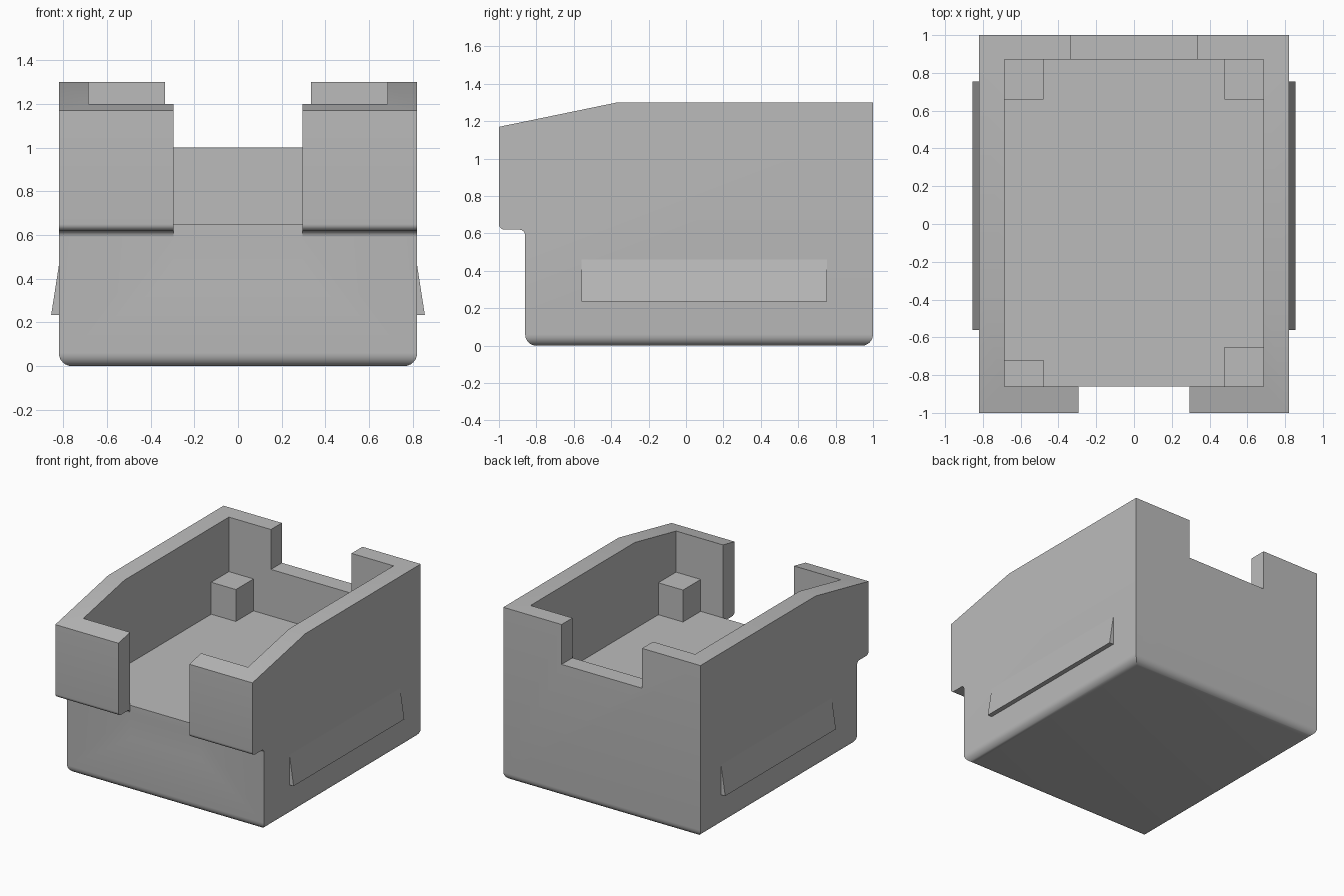
import bpy, bmesh, math
from mathutils import Vector

cube = bpy.data.objects.get("Cube")
if cube:
    bpy.data.objects.remove(cube, do_unlink=True)

grey = bpy.data.materials.new("plain grey")
grey.use_nodes = True
grey.diffuse_color = (0.5, 0.5, 0.5, 1)
grey.node_tree.nodes["Principled BSDF"].inputs["Base Color"].default_value = (0.5, 0.5, 0.5, 1)


def finish(name, bm):
    bmesh.ops.recalc_face_normals(bm, faces=bm.faces)
    mesh = bpy.data.meshes.new(name)
    bm.to_mesh(mesh)
    bm.free()
    mesh.materials.append(grey)
    obj = bpy.data.objects.new(name, mesh)
    bpy.context.collection.objects.link(obj)
    return obj


def prism(points, start, direction):
    """Extrude a closed outline along a direction."""
    bm = bmesh.new()
    face = bm.faces.new([bm.verts.new(Vector(p) + Vector(start)) for p in points])
    moved = bmesh.ops.extrude_face_region(bm, geom=[face])["geom"]
    verts = [v for v in moved if isinstance(v, bmesh.types.BMVert)]
    bmesh.ops.translate(bm, verts=verts, vec=direction)
    return bm


def box(name, x0, x1, y0, y1, z0, z1):
    base = [(x0, y0, z0), (x1, y0, z0), (x1, y1, z0), (x0, y1, z0)]
    return finish(name, prism(base, (0, 0, 0), (0, 0, z1 - z0)))


def arc(cy, cz, r, a0, a1, steps=6):
    angles = [math.radians(a0 + (a1 - a0) * i / steps) for i in range(steps + 1)]
    return [(0, cy + r * math.cos(a), cz + r * math.sin(a)) for a in angles]


half, front, floor = 0.82, -0.86, 0.65

# Body: side profile with the overhanging front lip, then rounded underside
profile = [(0, front, 0), (0, 1, 0), (0, 1, 1.3), (0, -0.37, 1.3), (0, -1, 1.17)]
profile += arc(-0.97, 0.65, 0.03, 180, 270)
profile += arc(-0.89, 0.59, 0.03, 90, 0)
bm = prism(profile, (-half, 0, 0), (2 * half, 0, 0))
under = [e for e in bm.edges if all(abs(v.co.z) < 1e-5 for v in e.verts)]
bmesh.ops.bevel(bm, geom=under, offset=0.06, segments=6, profile=0.5, affect='EDGES')
body = finish("tub_body", bm)

# Hollow interior, front opening and rear notch
cutters = [
    box("interior_cutter", -0.685, 0.685, front, 0.87, floor, 1.6),
    box("front_opening_cutter", -0.295, 0.295, -1.2, front, 0.4, 1.6),
    box("rear_notch_cutter", -0.335, 0.335, 0.8, 1.2, 1.0, 1.6),
]
for cutter in cutters:
    cutter.hide_render = True
    cutter.hide_viewport = True
    mod = body.modifiers.new(cutter.name, 'BOOLEAN')
    mod.operation, mod.solver, mod.object = 'DIFFERENCE', 'EXACT', cutter

# Bake the cuts, remove the cutters, and smooth the rounded edges
graph = bpy.context.evaluated_depsgraph_get()
mesh = bpy.data.meshes.new_from_object(body.evaluated_get(graph))
body.modifiers.clear()
body.data = mesh
for cutter in cutters:
    bpy.data.objects.remove(cutter, do_unlink=True)
bpy.context.view_layer.objects.active = body
body.select_set(True)
bpy.ops.object.shade_smooth_by_angle(angle=math.radians(30))

# Inner corner posts
for side, sign, depth in (("left", 1, 0.21), ("right", -1, 0.14)):
    x0, x1 = sorted((sign * 0.48, sign * 0.685))
    box("front_post_" + side, x0, x1, front, front + depth, floor, 0.89)
    box("rear_post_" + side, x0, x1, 0.66, 0.87, floor, 0.89)

    # Wedge-shaped grip rail on the outside
    rail = [(sign * half, 0, 0.235), (sign * 0.855, 0, 0.235), (sign * half, 0, 0.46)]
    finish("grip_rail_" + side, prism(rail, (0, -0.56, 0), (0, 1.315, 0)))
